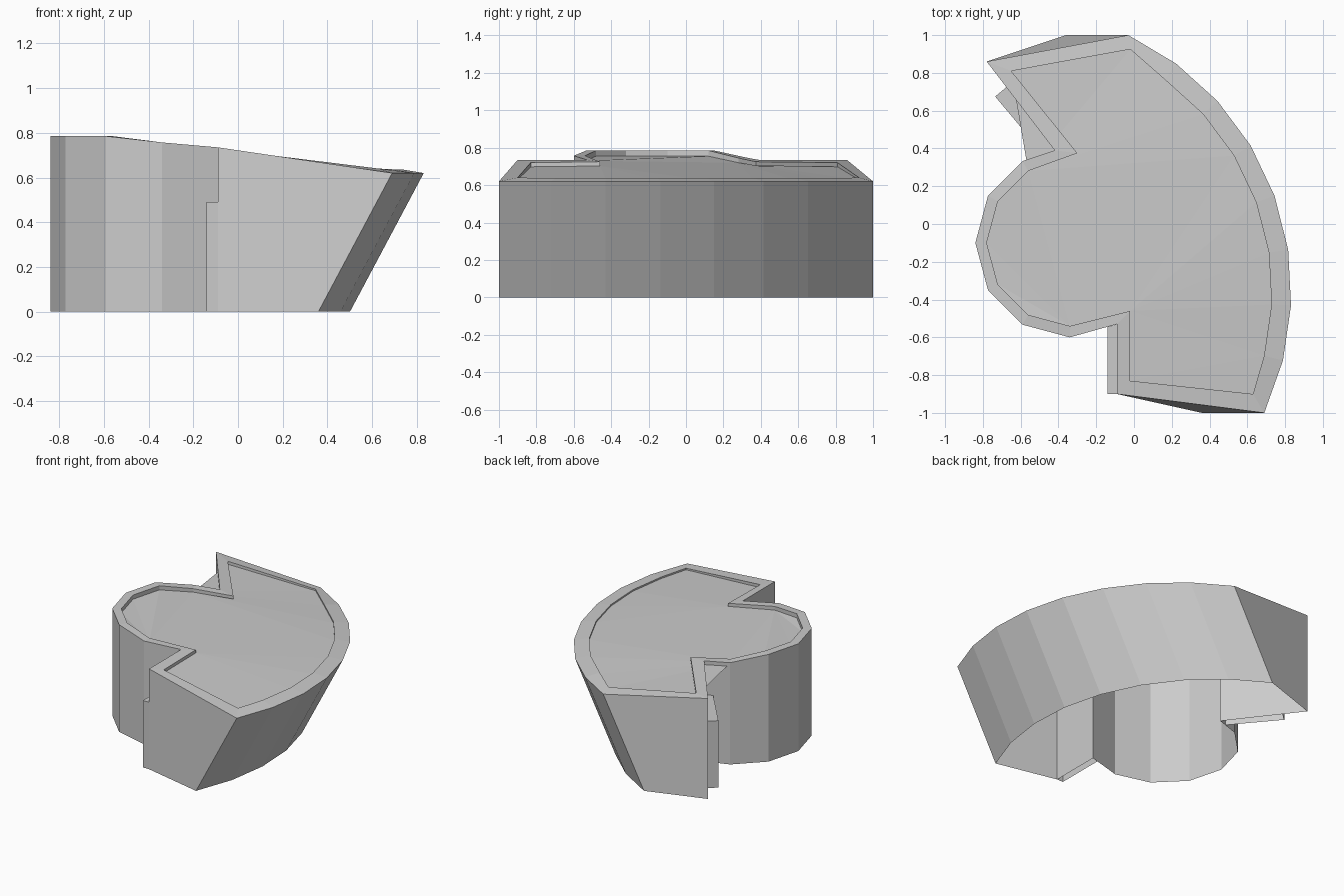
import bpy
import bmesh
from math import cos, sin, radians

cube = bpy.data.objects.get("Cube")
if cube:
    bpy.data.objects.remove(cube, do_unlink=True)

grey = bpy.data.materials.new("plain_grey")
grey.use_nodes = True
colour = (0.6, 0.6, 0.6, 1)
grey.diffuse_color = colour
grey.node_tree.nodes["Principled BSDF"].inputs["Base Color"].default_value = colour


def arc(centre, radius, start, step, heights):
    """Points along a circular arc, one for each given height."""
    points = []
    for i, z in enumerate(heights):
        angle = radians(start + step * i)
        points.append((centre[0] + radius * cos(angle), centre[1] + radius * sin(angle), z))
    return points


def bridged_shell(name, rings):
    """Join successive rings with quads, then cap the last ring."""
    bm = bmesh.new()
    loops = [[bm.verts.new(p) for p in ring] for ring in rings]
    for low, high in zip(loops, loops[1:]):
        count = len(low)
        for i in range(count):
            j = (i + 1) % count
            bm.faces.new((high[i], low[i], low[j], high[j]))
    cap = bm.faces.new(loops[-1])
    bmesh.ops.triangulate(bm, faces=[cap], quad_method='BEAUTY', ngon_method='BEAUTY')
    mesh = bpy.data.meshes.new(name)
    bm.to_mesh(mesh)
    bm.free()
    mesh.materials.append(grey)
    obj = bpy.data.objects.new(name, mesh)
    bpy.context.scene.collection.objects.link(obj)
    return obj


# Shared layout: a wide fan arc on one side, a round bay on the other
fan_centre = (-0.67, -0.36)
bay_centre = (-0.34, -0.1)
fan_start, fan_step, fan_segments = -25.2, 11.25, 8
bay_heights = [0.745] + [0.785] * 4 + [0.757]

# Outer edge of the rim
front_edge = [(-0.09, -0.53, 0.735), (-0.09, -0.9, 0.735)]
fan_edge = arc(fan_centre, 1.503, fan_start, fan_step, [0.62] * (fan_segments + 1))
back_edge = [(-0.78, 0.86, 0.735), (-0.42, 0.39, 0.735)]
bay_edge = arc(bay_centre, 0.5, 120, 30, bay_heights)
rim_outer = front_edge + fan_edge + back_edge + bay_edge

# Base outline: the fan wall leans inward towards the ground
base = [(x, y, 0) for x, y, z in front_edge]
base += [(x - 0.33, y, 0) for x, y, z in fan_edge]
base += [(x, y, 0) for x, y, z in back_edge + bay_edge]

# Inner edge of the rim and the slightly sunken roof
fan_inner = arc(fan_centre, 1.4, fan_start, fan_step, [0.637] * (fan_segments + 1))
fan_inner[0] = (0.63, -0.9, 0.64)
fan_inner[-1] = (-0.02, 0.925, 0.64)
rim_inner = [(-0.02, -0.46, 0.725), (-0.02, -0.83, 0.72)]
rim_inner += fan_inner
rim_inner += [(-0.65, 0.81, 0.72), (-0.30, 0.375, 0.725)]
rim_inner += arc(bay_centre, 0.44, 120, 30, bay_heights)
roof = [(x, y, z - 0.13 * (z - 0.55)) for x, y, z in rim_inner]

bridged_shell("building_shell", [base, rim_outer, rim_inner, roof])


# Low ledges against the two inner side walls, open underneath
def ledge(name, corners):
    bridged_shell(name, [[(x, y, z) for x, y in corners] for z in (0, 0.49)])


ledge("front_ledge", [(-0.14, -0.9), (-0.09, -0.9), (-0.09, -0.53), (-0.14, -0.545)])
ledge("back_ledge", [(-0.48, 0.37), (-0.42, 0.395), (-0.675, 0.725), (-0.735, 0.675)])
